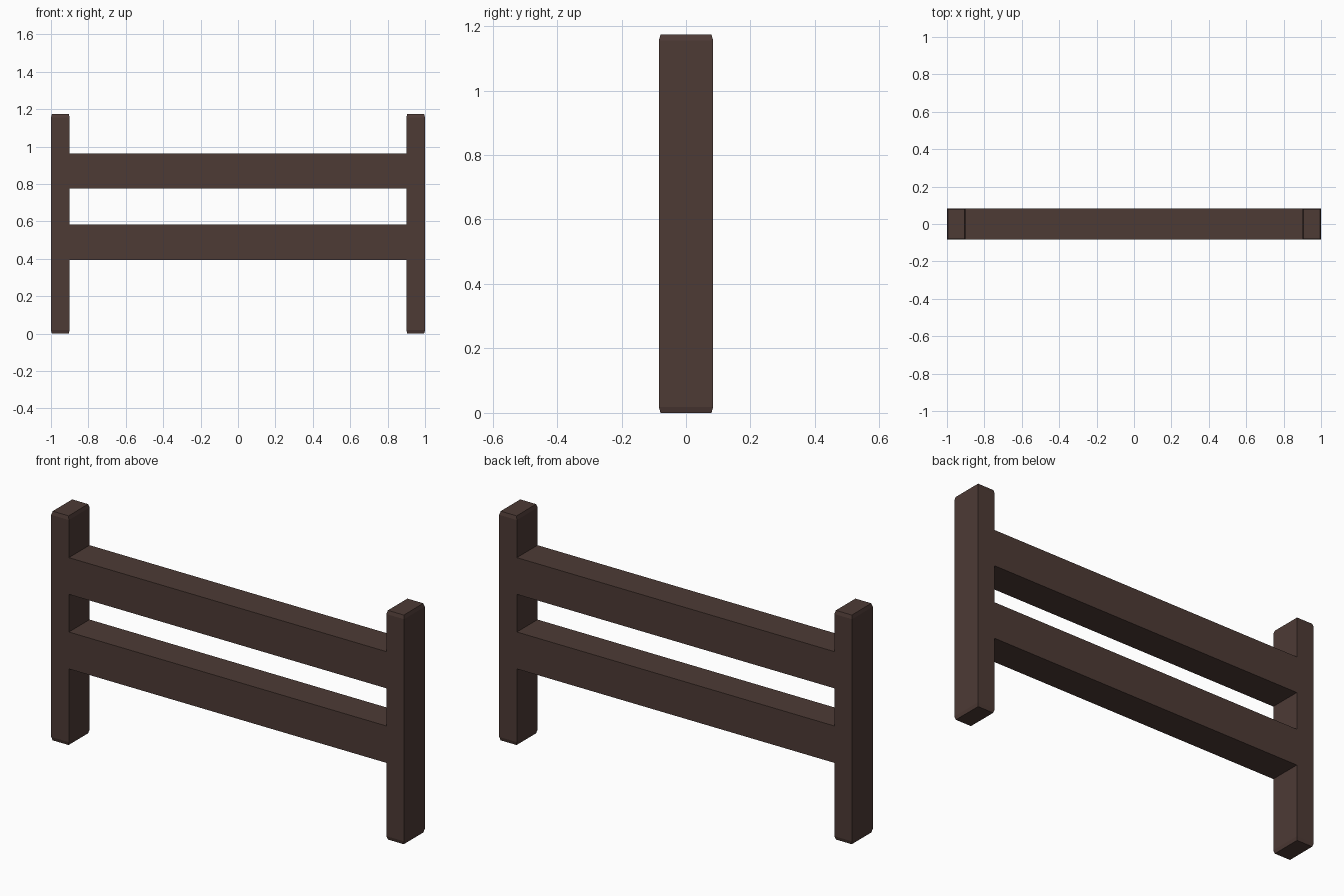
import bpy, bmesh

if "Cube" in bpy.data.objects:
    bpy.data.objects.remove(bpy.data.objects["Cube"])

wood = bpy.data.materials.new("dark_wood")
wood.diffuse_color = (0.075, 0.043, 0.036, 1)
wood.use_nodes = True
wood.node_tree.nodes["Principled BSDF"].inputs["Base Color"].default_value = wood.diffuse_color

D = 0.084          # half depth shared by posts and rails
H = 1.174          # post height


def loft(name, rings):
    """Stack rectangular rings (x0, x1, half depth, z) into a closed solid."""
    bm = bmesh.new()
    loops = [[bm.verts.new(p) for p in ((x0, -d, z), (x1, -d, z), (x1, d, z), (x0, d, z))]
             for x0, x1, d, z in rings]
    bm.faces.new(loops[0][::-1])
    bm.faces.new(loops[-1])
    for a, b in zip(loops, loops[1:]):
        for i in range(4):
            j = (i + 1) % 4
            bm.faces.new((a[i], a[j], b[j], b[i]))
    me = bpy.data.meshes.new(name)
    bm.to_mesh(me)
    bm.free()
    me.materials.append(wood)
    ob = bpy.data.objects.new(name, me)
    bpy.context.collection.objects.link(ob)
    return ob


# Posts with slightly tapered ends
T, C = 0.005, 0.018
for name, x0, x1 in (("left_post", -1, -0.9), ("right_post", 0.9, 1)):
    loft(name, [(x0 + T, x1 - T, D - T, 0), (x0, x1, D, C),
                (x0, x1, D, H - C), (x0 + T, x1 - T, D - T, H)])

# Rails spanning between the posts
for name, z0, z1 in (("lower_rail", 0.393, 0.582), ("upper_rail", 0.775, 0.963)):
    loft(name, [(-0.9, 0.9, D - 0.0005, z0), (-0.9, 0.9, D - 0.0005, z1)])
